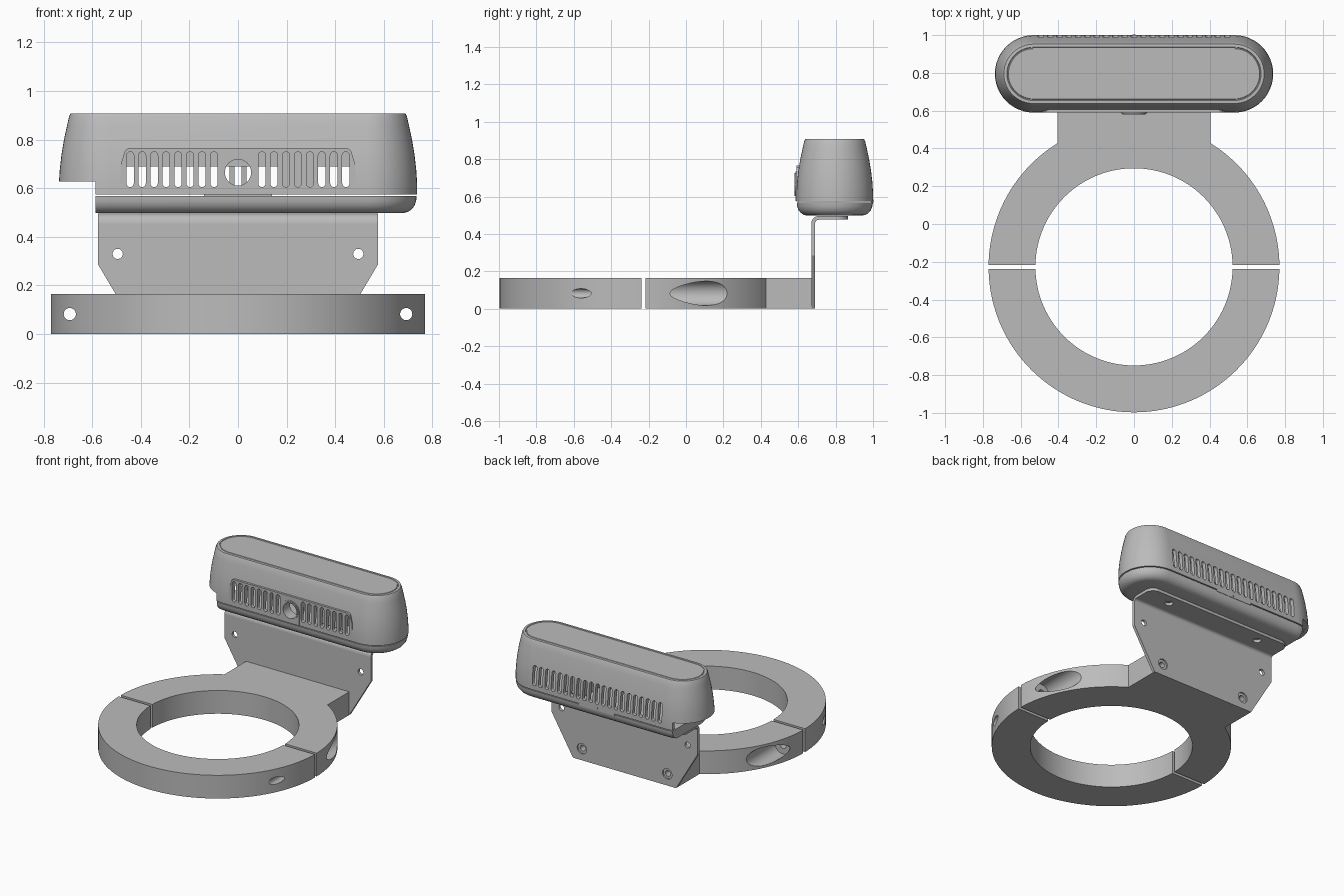
import bpy, bmesh
from math import pi, sin, cos, asin, acos

if "Cube" in bpy.data.objects:
    bpy.data.objects.remove(bpy.data.objects["Cube"], do_unlink=True)

grey = bpy.data.materials.new("plain grey")
grey.use_nodes = True
grey.diffuse_color = (0.5, 0.5, 0.5, 1)
grey.node_tree.nodes["Principled BSDF"].inputs["Base Color"].default_value = grey.diffuse_color


# ---- helpers ----
def arc(cx, cy, r, a, b, n):
    return [(cx + r * cos(a + (b - a) * i / n), cy + r * sin(a + (b - a) * i / n))
            for i in range(n + 1)]


def circle(cx, cy, r, n=32):
    return arc(cx, cy, r, 0, 2 * pi, n)[:-1]


def box(x0, x1, y0, y1):
    return [(x0, y0), (x1, y0), (x1, y1), (x0, y1)]


def loft(bm, rings):
    loops = [[bm.verts.new(p) for p in ring] for ring in rings]
    n = len(loops[0])
    for low, high in zip(loops, loops[1:]):
        for i in range(n):
            j = (i + 1) % n
            bm.faces.new((low[i], low[j], high[j], high[i]))
    bm.faces.new(loops[0][::-1])
    bm.faces.new(loops[-1])


def prism(bm, pts, axis, lo, hi):
    place = {"x": lambda a, b, t: (t, a, b),
             "y": lambda a, b, t: (a, t, b),
             "z": lambda a, b, t: (a, b, t)}[axis]
    loft(bm, [[place(a, b, t) for a, b in pts] for t in (lo, hi)])


def make(name, bm):
    bmesh.ops.recalc_face_normals(bm, faces=bm.faces)
    mesh = bpy.data.meshes.new(name)
    bm.to_mesh(mesh)
    bm.free()
    mesh.materials.append(grey)
    ob = bpy.data.objects.new(name, mesh)
    bpy.context.collection.objects.link(ob)
    return ob


def solid(name, *prisms):
    bm = bmesh.new()
    for p in prisms:
        prism(bm, *p)
    return make(name, bm)


def cut(ob, cutter):
    """Subtract the cutter, bake the result and discard the cutter."""
    mod = ob.modifiers.new("cut", "BOOLEAN")
    mod.operation = "DIFFERENCE"
    mod.solver = "EXACT"
    mod.use_self = True
    mod.object = cutter
    bpy.context.view_layer.update()
    deps = bpy.context.evaluated_depsgraph_get()
    mesh = bpy.data.meshes.new_from_object(ob.evaluated_get(deps))
    ob.modifiers.clear()
    ob.data = mesh
    bpy.data.objects.remove(cutter, do_unlink=True)


def cut_prisms(ob, *prisms):
    cut(ob, solid("cutter", *prisms))


# ---- split clamp ring ----
CY, R_OUT, R_IN, H = -0.227, 0.77, 0.522, 0.165
GAP = 0.011
ao, ai, at = asin(GAP / R_OUT), asin(GAP / R_IN), acos(0.405 / R_OUT)
front = arc(0, CY, R_OUT, -ao, ao - pi, 64) + arc(0, CY, R_IN, ai - pi, -ai, 64)
rear = (arc(0, CY, R_OUT, ao, at, 24) + [(0.405, 0.67), (-0.405, 0.67)]
        + arc(0, CY, R_OUT, pi - at, pi - ao, 24) + arc(0, CY, R_IN, pi - ai, ai, 64))
ring_front = solid("ring_front_half", (front, "z", 0, H))
ring_rear = solid("ring_rear_half", (rear, "z", 0, H))
MID = H / 2
for s in (-1, 1):
    bolt = (circle(s * 0.692, MID, 0.025), "y", -1.1, 0.4)
    bore = (circle(s * 0.692, MID, 0.065), "y", -0.1, 0.5)
    cut_prisms(ring_front, bolt)
    cut_prisms(ring_rear, bolt)
    cut_prisms(ring_rear, bore)
    cut_prisms(ring_rear, (circle(s * 0.335, MID, 0.02), "y", 0.55, 0.7))

# ---- bent bracket ----
half = [(0.405, 0), (0.575, 0.285), (0.575, 0.456)]
plate = solid("bracket_plate",
              (half + [(-x, z) for x, z in half[::-1]], "y", 0.67, 0.69))
for s in (-1, 1):
    cut_prisms(plate, (circle(s * 0.495, 0.33, 0.021), "y", 0.6, 0.8))
    cut_prisms(plate, (circle(s * 0.335, MID, 0.037), "y", 0.68, 0.8))
    cut_prisms(plate, (circle(s * 0.335, MID, 0.02), "y", 0.6, 0.8))
bend = arc(0.71, 0.456, 0.04, pi, pi / 2, 8) + arc(0.71, 0.456, 0.02, pi / 2, pi, 8)
solid("bracket_bend", (bend, "x", -0.575, 0.575))
flange_outline = ([(-0.575, 0.71), (0.575, 0.71)]
                  + arc(0.515, 0.805, 0.06, 0, pi / 2, 8)
                  + arc(-0.515, 0.805, 0.06, pi / 2, pi, 8))
flange = solid("bracket_flange", (flange_outline, "z", 0.476, 0.496))
cut_prisms(flange, *[(circle(s * 0.37, 0.79, 0.027), "z", 0.4, 0.6) for s in (-1, 1)])


# ---- camera housing ----
def body(name, profile):
    """Stack of long rounded outlines, each an (offset, height) pair."""
    bm = bmesh.new()
    rings = []
    for off, z in profile:
        r = 0.205 + off
        pts = (arc(0.532, 0.795, r, -pi / 2, pi / 2, 24)
               + arc(-0.532, 0.795, r, pi / 2, 3 * pi / 2, 24))
        rings.append([(x, y, z) for x, y in pts])
    loft(bm, rings)
    return make(name, bm)


def slot(x, z0, z1, r=0.015):
    return arc(x, z1 - r, r, 0, pi, 8) + arc(x, z0 + r, r, pi, 2 * pi, 8)


base = body("housing_base", [(-0.058, 0.498), (-0.04, 0.502), (-0.024, 0.512),
                             (-0.011, 0.528), (-0.004, 0.548), (-0.002, 0.568)])
shell = body("housing_shell", [(0, 0.574), (0, 0.62), (-0.004, 0.68), (-0.011, 0.74),
                               (-0.021, 0.80), (-0.034, 0.86), (-0.042, 0.895),
                               (-0.048, 0.907), (-0.064, 0.908), (-0.066, 0.904),
                               (-0.070, 0.904), (-0.072, 0.908)])
cut(shell, body("cutter", [(-0.025, 0.55), (-0.025, 0.62), (-0.046, 0.80), (-0.07, 0.885)]))

# open lower corner at the right end
cut_prisms(base, (box(-0.9, -0.587, 0.4, 0.7), "y", 0.4, 1.2))
cut_prisms(shell, (box(-0.9, -0.587, 0.4, 0.628), "y", 0.4, 1.2))
solid("corner_ledge", (arc(-0.532, 0.795, 0.202, pi / 2 + 0.28, 3 * pi / 2 - 0.28, 24),
                       "z", 0.63, 0.645))

# raised front grille panel
half = [(0.49, 0.576), (0.482, 0.70), (0.465, 0.755), (0.45, 0.765)]
panel = solid("grille_panel",
              (half + [(-x, z) for x, z in half[::-1]], "y", 0.59, 0.612))

# vents on both long sides, and the lens opening
STEP = 0.0493
vents = [(slot(s * k * STEP, 0.605, 0.75), "y", 0.5, 0.7)
         for s in (-1, 1) for k in range(2, 10)]
lens_hole = (circle(0, 0.665, 0.056), "y", 0.5, 0.7)
cut_prisms(panel, *vents, lens_hole)
cut_prisms(shell, *vents, lens_hole)
cut_prisms(shell, *[(slot(k * STEP, 0.605, 0.745), "y", 0.9, 1.1) for k in range(-10, 11)])

# lens surround and barrel
arch = solid("lens_surround",
             ([(-0.07, 0.576), (0.07, 0.576)] + arc(0, 0.665, 0.07, 0, pi, 24),
              "y", 0.585, 0.6))
cut_prisms(arch, lens_hole)
barrel = solid("lens_barrel", (circle(0, 0.665, 0.062), "y", 0.581, 0.66))
cut_prisms(barrel, (circle(0, 0.665, 0.054), "y", 0.5, 0.7))

# parts inside the housing
solid("inner_frame", (box(-0.5, 0.5, 0.69, 0.76), "y", 0.70, 0.90))
solid("inner_module", (box(0.17, 0.33, 0.576, 0.69), "y", 0.70, 0.90))

# small latch at the back
solid("rear_latch", (box(-0.14, 0.14, 0.56, 0.592), "y", 0.99, 1.0),
      (circle(0, 0.576, 0.007, 12), "y", 0.99, 1.002))

# ---- smooth the curved faces, keep edges crisp ----
bpy.ops.object.select_all(action="DESELECT")
for ob in bpy.context.scene.objects:
    if ob.type == "MESH" and ob.data.materials and ob.data.materials[0] == grey:
        ob.select_set(True)
        bpy.context.view_layer.objects.active = ob
bpy.ops.object.shade_smooth_by_angle(angle=0.5)
